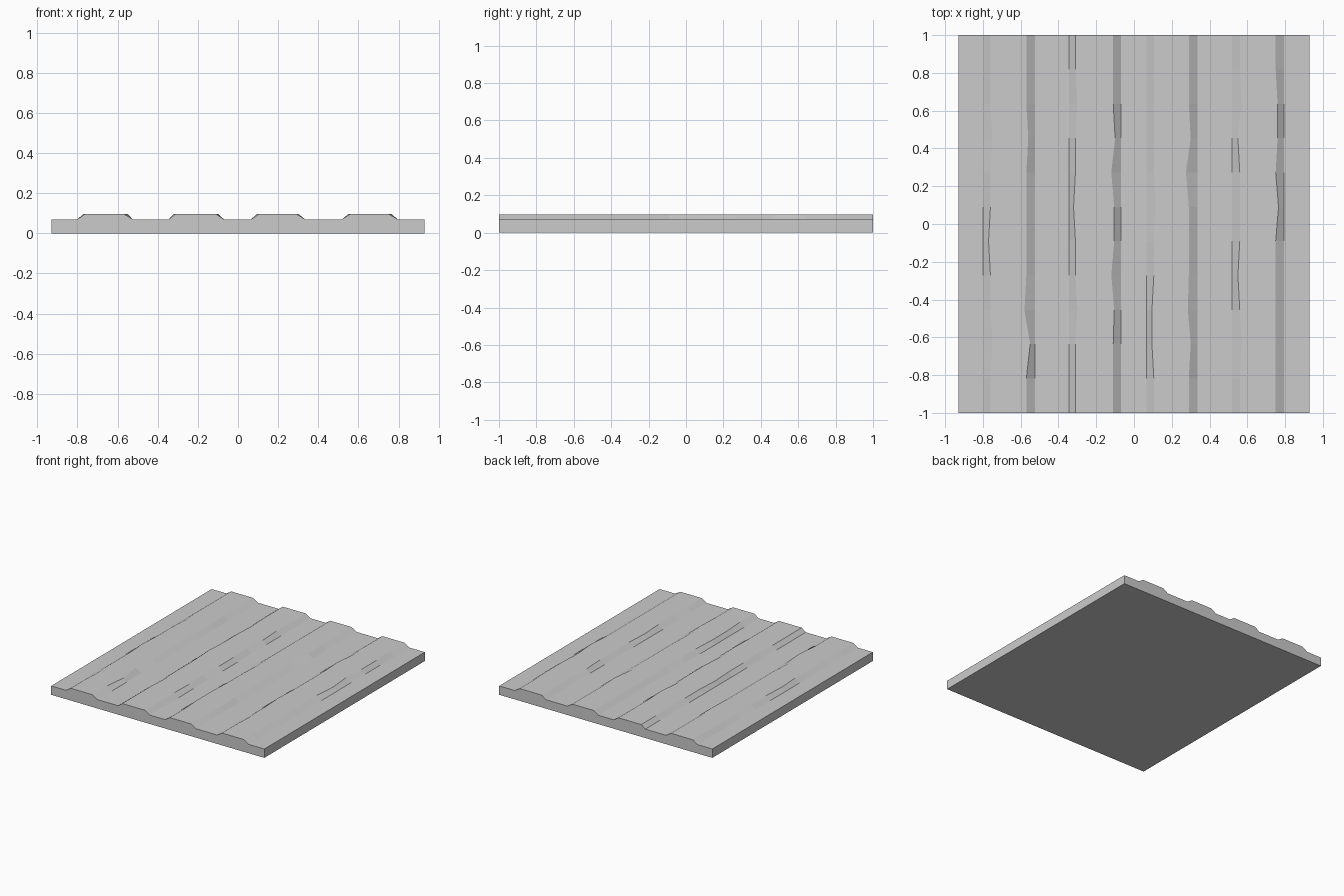
import bpy
import bmesh

cube = bpy.data.objects.get("Cube")
if cube:
    bpy.data.objects.remove(cube, do_unlink=True)

WIDTH, BASE, CREST, ROWS = 0.93, 0.07, 0.097, 11

# Ridges: foot left, crest left, crest right, foot right
RIDGES = [
    (-0.80, -0.76, -0.57, -0.525),
    (-0.345, -0.31, -0.11, -0.07),
    (0.065, 0.105, 0.29, 0.335),
    (0.52, 0.56, 0.75, 0.795),
]

# Worn crest edges: sideways shift by row, counted from the front
LEFT_WEAR = [
    {2: 0.01, 5: -0.01, 8: 0.01},
    {3: 0.01, 6: -0.01, 9: 0.01},
    {2: -0.01, 3: -0.01, 6: 0.01},
    {2: 0.01, 4: -0.01, 8: -0.01, 9: 0.01},
]
RIGHT_WEAR = [
    {2: 0.02, 3: -0.01, 8: 0.01},
    {3: 0.005, 4: -0.01, 5: 0.005, 6: 0.005, 7: -0.01, 8: 0.01},
    {2: 0.01, 3: -0.005, 7: -0.015, 8: 0.01},
    {6: 0.015, 8: 0.01, 9: 0.01},
]


def section(row):
    """Closed cross-section of the sheet at one row."""
    points = [(-WIDTH, 0), (-WIDTH, BASE)]
    for (a, b, c, d), left, right in zip(RIDGES, LEFT_WEAR, RIGHT_WEAR):
        points += [(a, BASE), (b + left.get(row, 0), CREST),
                   (c + right.get(row, 0), CREST), (d, BASE)]
    return points + [(WIDTH, BASE), (WIDTH, 0)]


# Ribbed panel, lofted through the rows
bm = bmesh.new()
rings = []
for row in range(ROWS + 1):
    y = -1 + 2 * row / ROWS
    rings.append([bm.verts.new((x, y, z)) for x, z in section(row)])
for near, far in zip(rings, rings[1:]):
    for i in range(len(near)):
        j = (i + 1) % len(near)
        bm.faces.new((near[i], near[j], far[j], far[i]))
bm.faces.new(rings[0])
bm.faces.new(rings[-1])
bmesh.ops.recalc_face_normals(bm, faces=bm.faces)

mesh = bpy.data.meshes.new("ribbed_panel")
bm.to_mesh(mesh)
bm.free()
panel = bpy.data.objects.new("ribbed_panel", mesh)
bpy.context.collection.objects.link(panel)

# Plain grey finish
grey = bpy.data.materials.new("plain_grey")
grey.use_nodes = True
colour = (0.6, 0.6, 0.6, 1)
grey.diffuse_color = colour
grey.node_tree.nodes["Principled BSDF"].inputs["Base Color"].default_value = colour
mesh.materials.append(grey)
